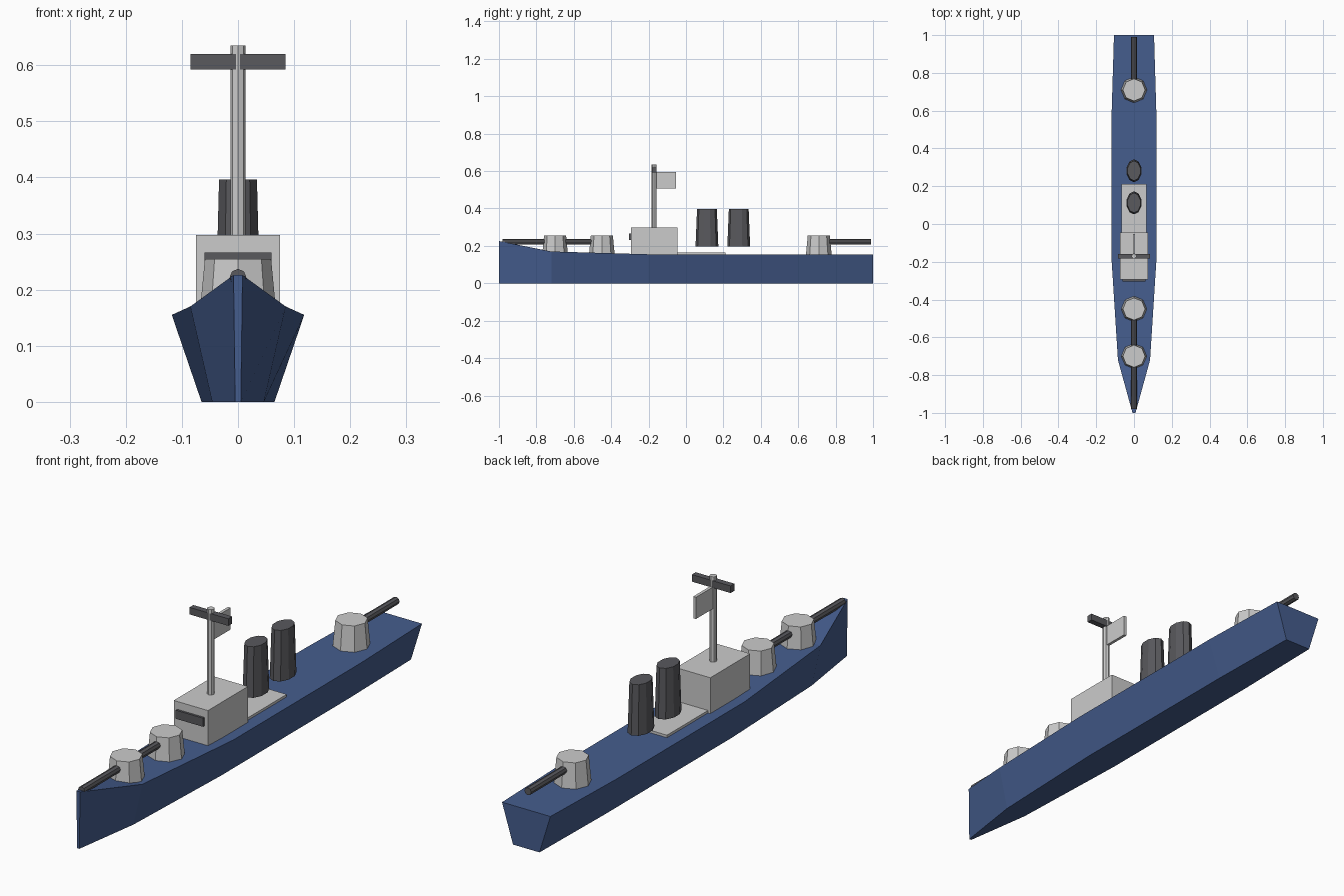
import bpy, bmesh
from math import pi
from mathutils import Matrix, Vector

if "Cube" in bpy.data.objects:
    bpy.data.objects.remove(bpy.data.objects["Cube"])


def material(name, rgb):
    mat = bpy.data.materials.new(name)
    mat.diffuse_color = (*rgb, 1)
    mat.use_nodes = True
    mat.node_tree.nodes["Principled BSDF"].inputs["Base Color"].default_value = mat.diffuse_color
    return mat


BLUE = material("hull_blue", (0.06, 0.11, 0.27))
DARK = material("dark_grey", (0.10, 0.10, 0.11))


def finish(name, bm, mat=None):
    bmesh.ops.recalc_face_normals(bm, faces=bm.faces)
    mesh = bpy.data.meshes.new(name)
    bm.to_mesh(mesh)
    bm.free()
    obj = bpy.data.objects.new(name, mesh)
    bpy.context.collection.objects.link(obj)
    if mat:
        mesh.materials.append(mat)
    return obj


def box(name, lo, hi, mat=None):
    lo, hi = Vector(lo), Vector(hi)
    bm = bmesh.new()
    bmesh.ops.create_cube(bm, size=1, matrix=Matrix.Translation((lo + hi) / 2)
                          @ Matrix.Diagonal((*(hi - lo), 1)))
    return finish(name, bm, mat)


def post(name, y, z0, z1, r0, r1, sides, x_scale=1, mat=None):
    bm = bmesh.new()
    bmesh.ops.create_cone(bm, cap_ends=True, segments=sides, radius1=r0, radius2=r1,
                          depth=z1 - z0, matrix=Matrix.Translation((0, y, (z0 + z1) / 2))
                          @ Matrix.Diagonal((x_scale, 1, 1, 1)))
    return finish(name, bm, mat)


def barrel(name, y0, y1, z, r):
    bm = bmesh.new()
    bmesh.ops.create_cone(bm, cap_ends=True, segments=8, radius1=r, radius2=r,
                          depth=abs(y1 - y0), matrix=Matrix.Translation((0, (y0 + y1) / 2, z))
                          @ Matrix.Rotation(pi / 2, 4, 'X'))
    return finish(name, bm, DARK)


# Hull: lofted trapezoid sections (y, keel half width, deck half width, deck height)
sections = [(-1, 0.005, 0.008, 0.226), (-0.72, 0.046, 0.085, 0.170),
            (-0.2, 0.065, 0.118, 0.155), (0.6, 0.065, 0.118, 0.155),
            (1, 0.058, 0.106, 0.155)]
bm = bmesh.new()
rings = [[bm.verts.new(p) for p in ((-b, y, 0), (b, y, 0), (t, y, h), (-t, y, h))]
         for y, b, t, h in sections]
for a, b in zip(rings, rings[1:]):
    for i in range(4):
        j = (i + 1) % 4
        bm.faces.new((a[i], a[j], b[j], b[i]))
bm.faces.new(rings[0])
bm.faces.new(rings[-1])
finish("hull", bm, BLUE)

# Gun turrets with one barrel each, two facing the bow and one the stern
for name, y, aim in (("bow", -0.70, -1), ("second", -0.45, -1), ("stern", 0.71, 1)):
    post(name + "_turret", y, 0.15, 0.255, 0.069, 0.059, 8)
    barrel(name + "_barrel", y, y + aim * 0.28, 0.222, 0.015)

# Bridge, its window band and the deck plate behind it
box("bridge", (-0.075, -0.295, 0.15), (0.075, -0.045, 0.297))
box("bridge_window", (-0.06, -0.304, 0.232), (0.06, -0.29, 0.266), DARK)
box("deck_plate", (-0.065, -0.06, 0.15), (0.065, 0.212, 0.165))

# Oval funnels
for i, y in enumerate((0.112, 0.282)):
    post(f"funnel_{i + 1}", y, 0.197, 0.396, 0.061, 0.053, 10, 0.67, DARK)

# Mast, crossbeam and flag
post("mast", -0.17, 0.29, 0.635, 0.0135, 0.0135, 8)
box("crossbeam", (-0.085, -0.182, 0.592), (0.085, -0.158, 0.62), DARK)
box("flag", (-0.006, -0.165, 0.508), (0.006, -0.054, 0.594))
